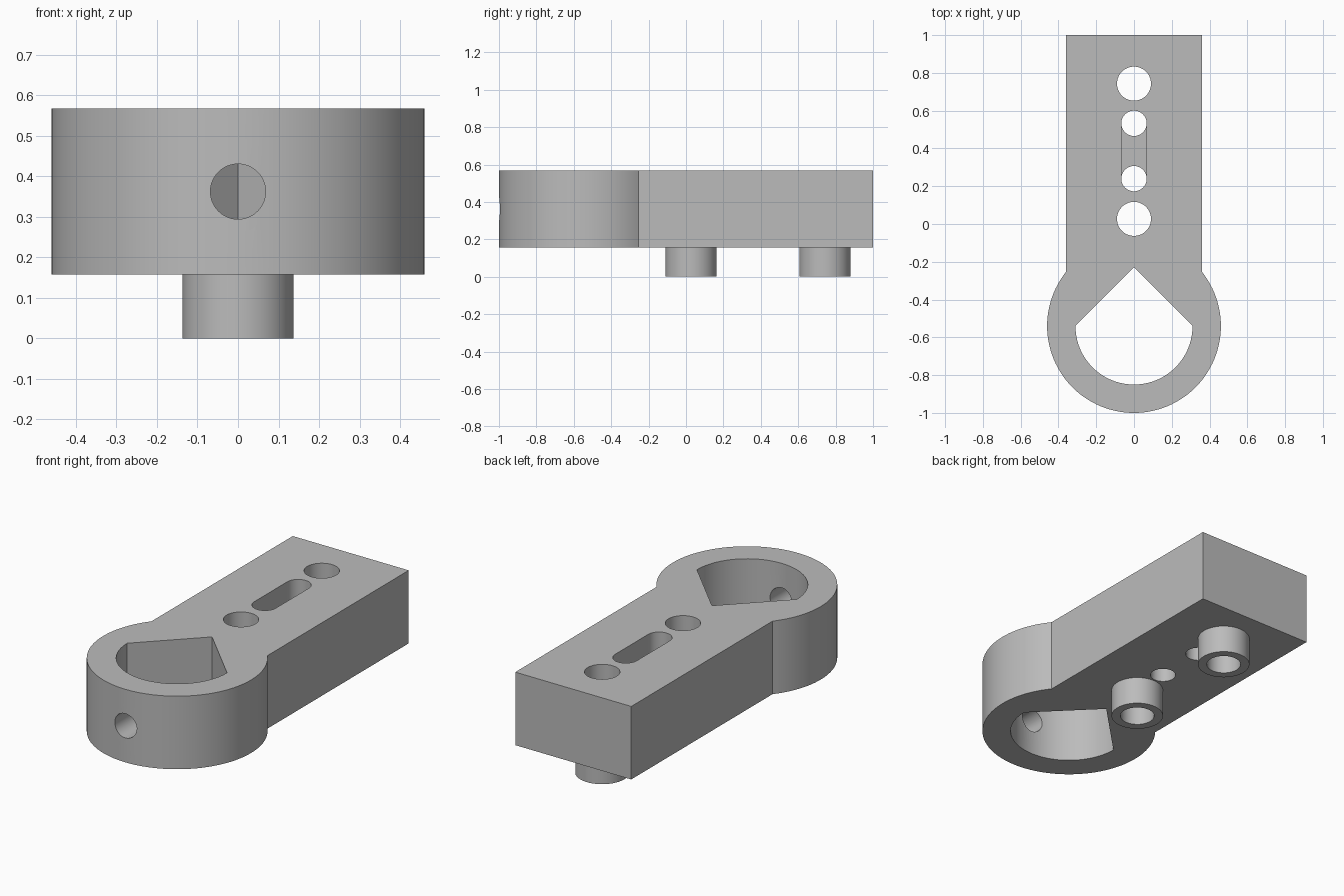
import bpy, bmesh
from math import pi, sin, cos, acos
from mathutils import Matrix, Vector

if "Cube" in bpy.data.objects:
    bpy.data.objects.remove(bpy.data.objects["Cube"])

BOTTOM, TOP = 0.157, 0.567
HALF_W, BACK = 0.36, 1.0
RING_Y, RING_R, BORE_R = -0.54, 0.46, 0.31
BOSS_R, BOLT_R, PIN_R = 0.137, 0.09, 0.067
BOLTS, PINS = (0.027, 0.743), (0.24, 0.533)
SLOT_FLOOR = 0.36

grey = bpy.data.materials.new("plain grey")
grey.use_nodes = True
colour = (0.5, 0.5, 0.5, 1)
grey.diffuse_color = colour
grey.node_tree.nodes["Principled BSDF"].inputs["Base Color"].default_value = colour


def finish(name, bm):
    bmesh.ops.recalc_face_normals(bm, faces=bm.faces)
    mesh = bpy.data.meshes.new(name)
    bm.to_mesh(mesh)
    bm.free()
    mesh.materials.append(grey)
    obj = bpy.data.objects.new(name, mesh)
    bpy.context.collection.objects.link(obj)
    return obj


def prism(name, outline, z0, z1):
    bm = bmesh.new()
    face = bm.faces.new([bm.verts.new((x, y, z0)) for x, y in outline])
    up = bmesh.ops.extrude_face_region(bm, geom=[face])["geom"]
    verts = [v for v in up if isinstance(v, bmesh.types.BMVert)]
    bmesh.ops.translate(bm, verts=verts, vec=(0, 0, z1 - z0))
    return finish(name, bm)


def arc(r, y, start, end, steps):
    angles = [start + (end - start) * i / steps for i in range(steps + 1)]
    return [(r * cos(a), y + r * sin(a)) for a in angles]


def disc(r, y):
    return arc(r, y, 0, 2 * pi, 64)[:-1]


def cut(target, cutter):
    cutter.hide_render = True
    mod = target.modifiers.new("cut", "BOOLEAN")
    mod.operation, mod.solver, mod.object = "DIFFERENCE", "EXACT", cutter
    bpy.context.view_layer.objects.active = target
    bpy.ops.object.modifier_apply(modifier=mod.name)
    bpy.data.objects.remove(cutter)


def smooth(obj):
    bpy.ops.object.select_all(action="DESELECT")
    obj.select_set(True)
    bpy.context.view_layer.objects.active = obj
    bpy.ops.object.shade_smooth_by_angle(angle=pi / 6)


# Arm and round head in one outline
neck = acos(HALF_W / RING_R)
body = prism("arm_body",
             [(HALF_W, BACK), (-HALF_W, BACK)]
             + arc(RING_R, RING_Y, -pi - neck, neck, 80), BOTTOM, TOP)

# Teardrop bore
teardrop = arc(BORE_R, RING_Y, -pi, 0, 48) + [(0, RING_Y + BORE_R)]
cut(body, prism("bore_cutter", teardrop, 0, 1))

# Bolt holes, pin holes and the slot joining the pin holes
for y in BOLTS:
    cut(body, prism("bolt_cutter", disc(BOLT_R, y), 0, 1))
for y in PINS:
    cut(body, prism("pin_cutter", disc(PIN_R, y), 0, 1))
slot = [(-PIN_R, PINS[0]), (PIN_R, PINS[0]), (PIN_R, PINS[1]), (-PIN_R, PINS[1])]
cut(body, prism("slot_cutter", slot, SLOT_FLOOR, 1))

# Cross hole through the front wall of the head
cross = prism("cross_cutter", disc(0.068, 0), 0, 0.6)
cross.data.transform(Matrix.Translation((0, -1.1, (BOTTOM + TOP) / 2))
                     @ Matrix.Rotation(-pi / 2, 4, "X"))
cut(body, cross)
smooth(body)

# Hollow bosses under the arm, turned from a profile
for name, y in zip(("front_boss", "rear_boss"), BOLTS):
    bm = bmesh.new()
    profile = [(BOSS_R, BOTTOM), (BOSS_R, 0), (BOLT_R, 0), (BOLT_R, BOTTOM)]
    verts = [bm.verts.new((r, y, z)) for r, z in profile]
    edges = [bm.edges.new(pair) for pair in zip(verts, verts[1:])]
    bmesh.ops.spin(bm, geom=verts + edges, cent=Vector((0, y, 0)), axis=(0, 0, 1),
                   angle=2 * pi, steps=64, use_merge=True)
    bmesh.ops.remove_doubles(bm, verts=bm.verts, dist=0.0001)
    # Face the walls away from the tube's solid ring
    boss = finish(name, bm)
    smooth(boss)
